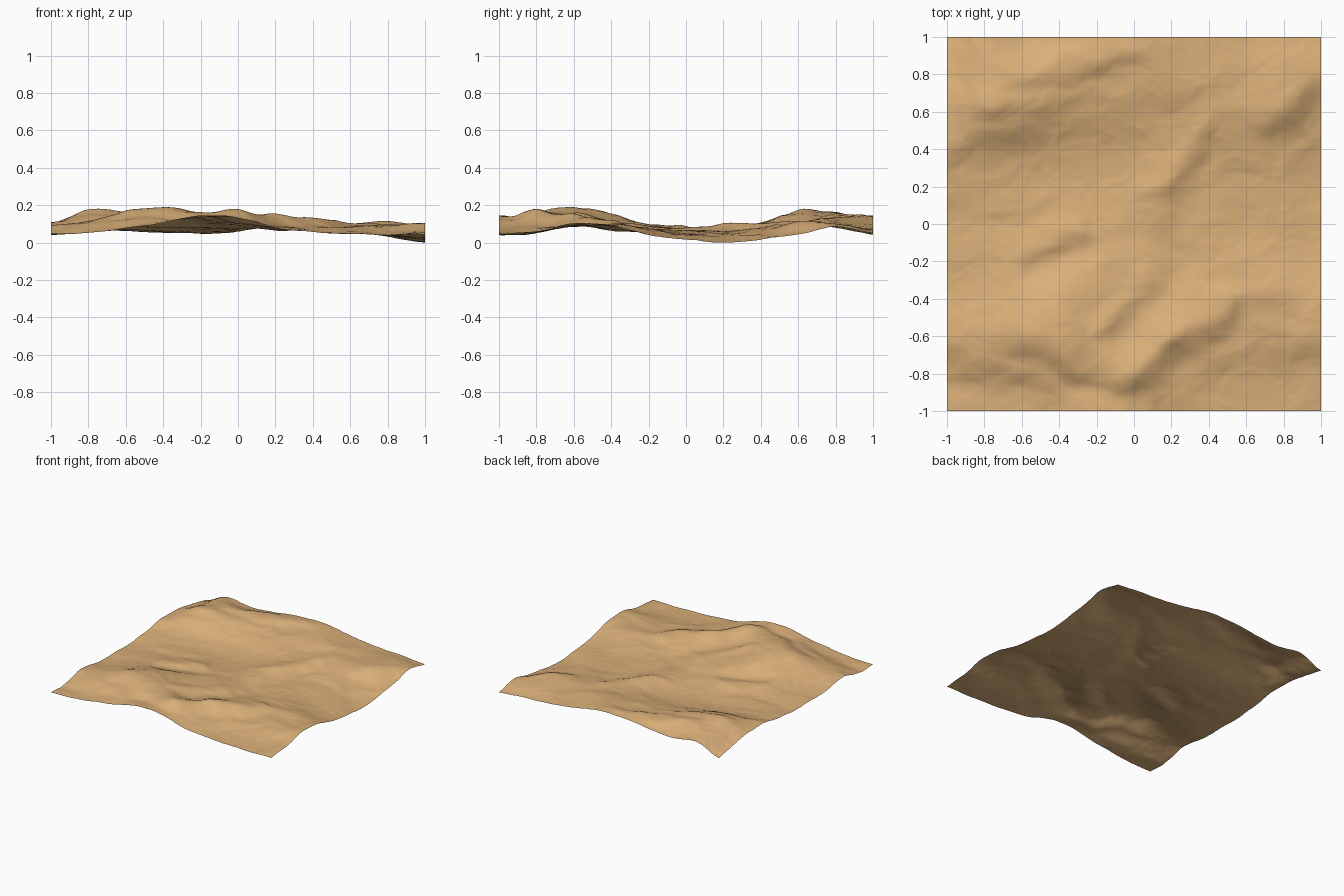
import bpy, bmesh, math
from mathutils import Vector, noise

if "Cube" in bpy.data.objects:
    bpy.data.objects.remove(bpy.data.objects["Cube"])

N = 200  # grid cells per side

# coarse relief in hundredths: rows from front (y=-1) to back (y=1), columns x=-1..1
RELIEF = [
    [5.0, 5.5, 8, 11, 14.5, 14.5, 8.5, 6.3, 5.3, 4.7, 5],
    [5.5, 8, 11.5, 15.5, 15.5, 16.5, 12, 8, 6.5, 6, 6.5],
    [9.5, 12.5, 17, 19, 15.5, 13, 14.5, 12.5, 9.5, 9, 10.5],
    [6.5, 9.5, 13.5, 16, 13, 11, 10.5, 11, 10.5, 10.5, 9.5],
    [6.5, 7.5, 9.5, 10, 10.5, 9, 8, 8, 8, 7, 5],
    [6.5, 7, 8, 8.5, 7.5, 7.5, 8.5, 7, 6, 5, 2.5],
    [7.5, 7.5, 7, 6, 6, 7, 9.5, 7, 5.5, 4, 1],
    [11, 11, 9.5, 7.5, 6.5, 7, 10, 9.5, 7.5, 5.5, 2],
    [11, 17, 16, 12.5, 10.5, 10.5, 11, 12, 10.5, 10.5, 5.5],
    [8.5, 15, 16, 15.5, 14, 14, 13.5, 11.5, 10, 11, 9],
    [4.5, 12.5, 10, 11, 13.5, 14.5, 13, 10, 8, 7, 5.5],
]

# steep banks: start x, y, end x, y, amplitude; the ground rises to the left of each line
BANKS = [
    (-.95, -.8, -.6, -.82, .007), (-.6, -.64, -.36, -.74, .007),
    (-.3, -.8, 0, -.87, .010), (0, -.87, .2, -.72, .012), (.22, -.66, .5, -.5, .012),
    (.55, -.45, .8, -.4, .007), (-.55, -.2, -.28, -.08, .012), (-.12, -.58, .1, -.35, .012),
    (.14, -.25, .16, .0, .006), (.15, .12, .4, .42, .010), (-.95, .36, -.5, .45, .008),
    (-.8, .57, -.5, .6, .008), (-.65, .74, 0, .88, .010), (.2, .64, .4, .7, .006),
    (.75, .5, 1, .75, .008), (-.7, .05, -.45, .12, .006), (.75, -.75, 1, -.7, .006),
]


def cubic(p, t):
    """Catmull-Rom through four samples."""
    a, b, c, d = p
    return b + 0.5 * t * (c - a + t * (2 * a - 5 * b + 4 * c - d + t * (3 * (b - c) + d - a)))


def sample(vals, u):
    n = len(vals) - 1
    i = min(int(u), n - 1)
    return cubic([vals[max(0, min(n, i + k))] for k in (-1, 0, 1, 2)], u - i)


def bank(x, y, x0, y0, x1, y1, amp):
    """Step across a segment that fades out on both sides and past the ends."""
    dx, dy = x1 - x0, y1 - y0
    length = math.hypot(dx, dy)
    along = ((x - x0) * dx + (y - y0) * dy) / length
    s = ((y - y0) * dx - (x - x0) * dy) / length / 0.065
    over = max(0, -along, along - length) / 0.08
    return amp * s * math.exp(0.5 - 0.5 * s * s - over * over)


def height(x, y):
    u, v = (x + 1) * 5, (y + 1) * 5
    z = sample([sample(row, u) for row in RELIEF], v) / 100
    # weathered detail, which also wobbles the bank lines
    p = Vector((x * 3.5, y * 4.5, 3.7))
    wx, wy = 0.05 * noise.noise(p * 1.5), 0.05 * noise.noise(p * 1.5 + Vector((7, 3, 9)))
    z += sum(bank(x + wx, y + wy, *b) for b in BANKS)
    q = p + Vector((wx, wy, 0)) * 6
    z += 0.008 * sum(noise.noise(q * 2 ** k + Vector((0, 0, 5 * k))) * 0.5 ** k for k in range(5))
    return z


# terrain sheet
bm = bmesh.new()
bmesh.ops.create_grid(bm, x_segments=N, y_segments=N, size=1)
for v in bm.verts:
    v.co.z = height(v.co.x, v.co.y)
low = min(v.co.z for v in bm.verts)
for v in bm.verts:
    v.co.z -= low
for f in bm.faces:
    f.smooth = True
mesh = bpy.data.meshes.new("terrain")
bm.to_mesh(mesh)
bm.free()
terrain = bpy.data.objects.new("terrain", mesh)
bpy.context.collection.objects.link(terrain)

# sandy colour
sand = bpy.data.materials.new("sand")
sand.diffuse_color = (0.70, 0.43, 0.19, 1)
sand.use_nodes = True
sand.node_tree.nodes["Principled BSDF"].inputs["Base Color"].default_value = sand.diffuse_color
mesh.materials.append(sand)
